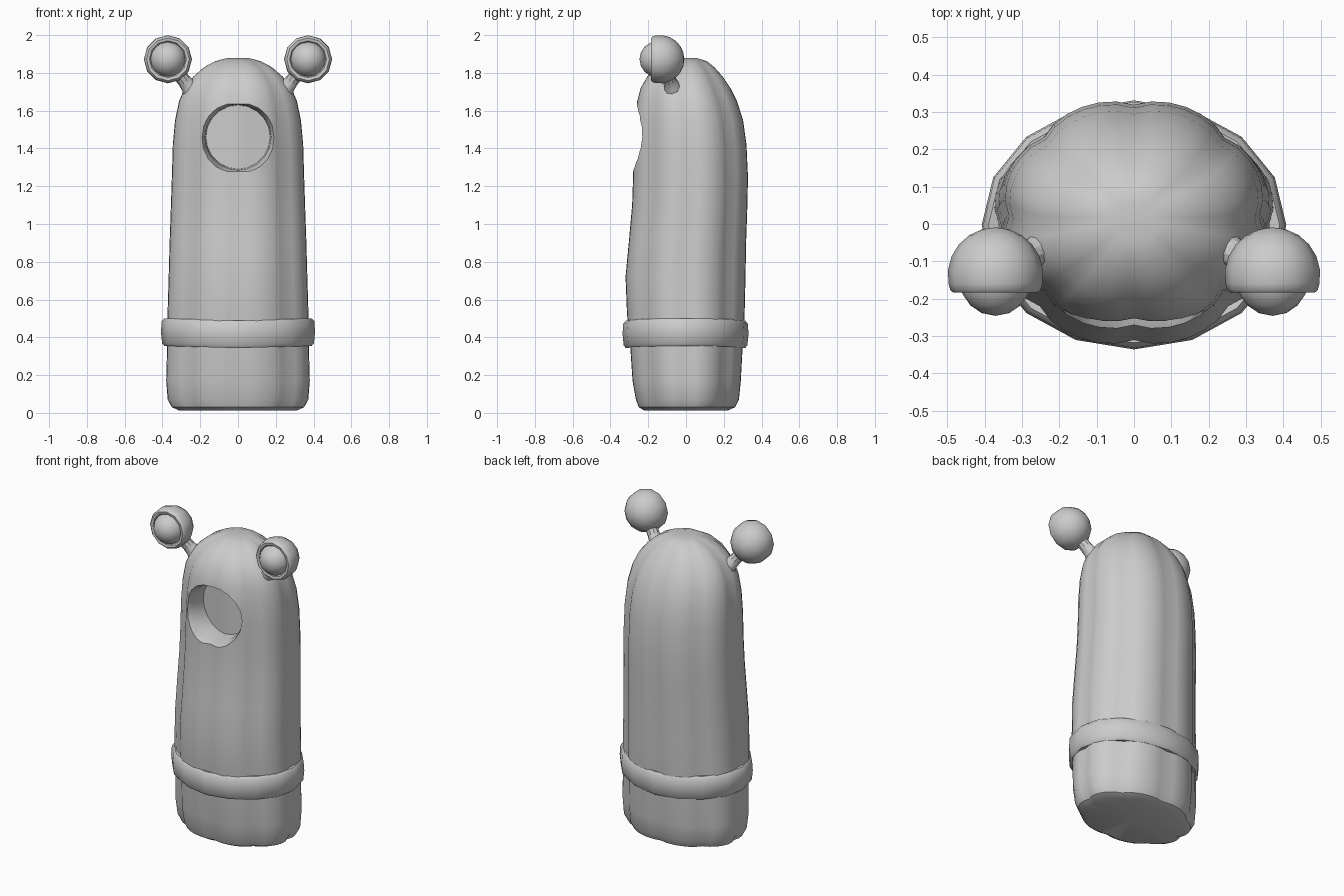
import bpy, bmesh, math
from mathutils import Vector

if "Cube" in bpy.data.objects:
    bpy.data.objects.remove(bpy.data.objects["Cube"])

grey = bpy.data.materials.new("plain grey")
grey.diffuse_color = (0.6, 0.6, 0.6, 1)
grey.use_nodes = True
grey.node_tree.nodes["Principled BSDF"].inputs["Base Color"].default_value = grey.diffuse_color


def finish(name, bm, angle=35):
    """Turn a bmesh into a smooth-shaded object."""
    bmesh.ops.recalc_face_normals(bm, faces=bm.faces[:])
    me = bpy.data.meshes.new(name)
    bm.to_mesh(me)
    bm.free()
    me.materials.append(grey)
    ob = bpy.data.objects.new(name, me)
    bpy.context.collection.objects.link(ob)
    smooth(ob, angle)
    return ob


def smooth(ob, angle):
    bpy.ops.object.select_all(action='DESELECT')
    ob.select_set(True)
    bpy.context.view_layer.objects.active = ob
    bpy.ops.object.shade_smooth_by_angle(angle=math.radians(angle))


def bridge(bm, a, b):
    n = len(a)
    for i in range(n):
        bm.faces.new((a[i], a[(i + 1) % n], b[(i + 1) % n], b[i]))


def fan(bm, ring, point):
    tip = bm.verts.new(point)
    for i in range(len(ring)):
        bm.faces.new((ring[i], ring[(i + 1) % len(ring)], tip))


def oval(bm, n, z, hx, yf, yb, rib=0.0):
    """Oval ring; rib is the depth of eight lengthwise grooves."""
    ring, cy, hy = [], (yf + yb) / 2, (yb - yf) / 2
    for i in range(n):
        t = 2 * math.pi * i / n
        f = 1.0
        if rib:
            f = (1 - rib + rib * abs(math.sin(4 * t)) ** 0.7) / (1 - rib * 0.53)
        ring.append(bm.verts.new((hx * f * math.cos(t), cy + hy * f * math.sin(t), z)))
    return ring


# body: eight-lobed column with a rounded top (height, half width, front, back)
sections = [
    (0.012, 0.31, -0.22, 0.22), (0.03, 0.35, -0.25, 0.26), (0.07, 0.372, -0.265, 0.28),
    (0.17, 0.38, -0.283, 0.29), (0.35, 0.375, -0.295, 0.30), (0.52, 0.373, -0.312, 0.31),
    (0.72, 0.367, -0.32, 0.315), (0.90, 0.362, -0.303, 0.318), (1.10, 0.355, -0.285, 0.325),
    (1.25, 0.35, -0.28, 0.328), (1.42, 0.345, -0.277, 0.32), (1.55, 0.333, -0.272, 0.302),
    (1.65, 0.312, -0.258, 0.27), (1.72, 0.282, -0.24, 0.235), (1.78, 0.237, -0.205, 0.195),
    (1.83, 0.18, -0.155, 0.15), (1.862, 0.12, -0.10, 0.11), (1.878, 0.06, -0.045, 0.06),
]
bm = bmesh.new()
rings = [oval(bm, 48, *s, rib=0.06) for s in sections]
for a, b in zip(rings, rings[1:]):
    bridge(bm, a, b)
fan(bm, rings[0], (0, 0, 0.03))
fan(bm, rings[-1], (0, 0.008, 1.872))
body = finish("body", bm)

# face opening: flared round recess whose floor curves with the body
bm = bmesh.new()
N = 20


def hole_ring(y, r, bend):
    out = []
    for i in range(N):
        t = 2 * math.pi * i / N
        x = r * math.cos(t)
        out.append(bm.verts.new((x, y + bend * abs(x), 1.46 + r * math.sin(t))))
    return out


loops = [hole_ring(-0.6, 0.20, 0), hole_ring(-0.31, 0.195, 0.35),
         hole_ring(-0.255, 0.175, 0.35), hole_ring(-0.13, 0.17, 0.15)]
for a, b in zip(loops, loops[1:]):
    bridge(bm, a, b)
bm.faces.new(loops[0])
floor = loops[-1]
for i in range(N // 2):
    quad = [floor[i], floor[i + 1], floor[(N - i - 1) % N], floor[(N - i) % N]]
    bm.faces.new(list(dict.fromkeys(quad)))
cutter = finish("opening_cutter", bm)
cutter.hide_render = True
mod = body.modifiers.new("opening", 'BOOLEAN')
mod.operation = 'DIFFERENCE'
mod.solver = 'EXACT'
mod.object = cutter
bpy.context.view_layer.objects.active = body
# put the cut ahead of the smoothing
bpy.ops.object.modifier_move_to_index(modifier=mod.name, index=0)
bpy.ops.object.modifier_apply(modifier=mod.name)
bpy.data.objects.remove(cutter)
smooth(body, 35)

# belt: sixteen-sided band with softened edges
bm = bmesh.new()
band = [(0.355, -0.05), (0.35, -0.012), (0.365, 0.0), (0.425, 0.006),
        (0.48, 0.002), (0.496, -0.012), (0.49, -0.05)]
rings = []
for z, d in band:
    ring = oval(bm, 16, z, 0.402 + d, -0.33 - d, 0.325 + d)
    for v in ring:
        v.co.z += 0.012 * (abs(v.co.x) / 0.4 - 0.6)
    rings.append(ring)
for a, b in zip(rings, rings[1:] + rings[:1]):
    bridge(bm, a, b)
finish("belt", bm, 50)


def lathe_y(name, centre, profile, n, angle=40):
    """Spin (y, radius) points about a front-to-back axis; both ends close."""
    bm = bmesh.new()
    c = Vector(centre)
    rings = []
    for y, r in profile[1:-1]:
        rings.append([bm.verts.new(c + Vector((r * math.cos(2 * math.pi * i / n), y,
                                               r * math.sin(2 * math.pi * i / n))))
                      for i in range(n)])
    for a, b in zip(rings, rings[1:]):
        bridge(bm, a, b)
    fan(bm, rings[0], c + Vector((0, profile[0][0], 0)))
    fan(bm, rings[-1], c + Vector((0, profile[-1][0], 0)))
    return finish(name, bm, angle)


def arc(r, start, end, steps):
    pts = [math.radians(start + (end - start) * i / steps) for i in range(steps + 1)]
    return [(r * math.cos(a), r * math.sin(a)) for a in pts]


for side, tag in ((-1, "left"), (1, "right")):
    centre = (side * 0.371, -0.137, 1.872)
    # eye socket: ball with its front sliced off and a shallow dish
    socket = arc(0.128, 0, 100, 6) + [(-0.04, 0.121), (-0.047, 0.113),
                                      (-0.044, 0.098), (-0.02, 0.08), (-0.02, 0)]
    lathe_y(tag + "_eye_socket", centre, socket, 12)
    # eyeball
    lathe_y(tag + "_eyeball", (centre[0], -0.15, centre[2]), arc(0.096, 0, 180, 8), 16)
    # eye stalk, flared where it meets the body
    a, b = Vector((side * 0.20, -0.045, 1.65)), Vector((side * 0.345, -0.115, 1.835))
    quat = (b - a).to_track_quat('Z', 'Y')
    bm = bmesh.new()
    rings = []
    for f, r in ((0, 0.065), (0.3, 0.055), (0.45, 0.04), (0.6, 0.036), (1, 0.036)):
        rings.append([bm.verts.new(a.lerp(b, f) + quat @ Vector(
            (r * math.cos(math.pi * i / 5), r * math.sin(math.pi * i / 5), 0)))
            for i in range(10)])
    for p, q in zip(rings, rings[1:]):
        bridge(bm, p, q)
    bm.faces.new(rings[0])
    bm.faces.new(rings[-1])
    finish(tag + "_eye_stalk", bm)
